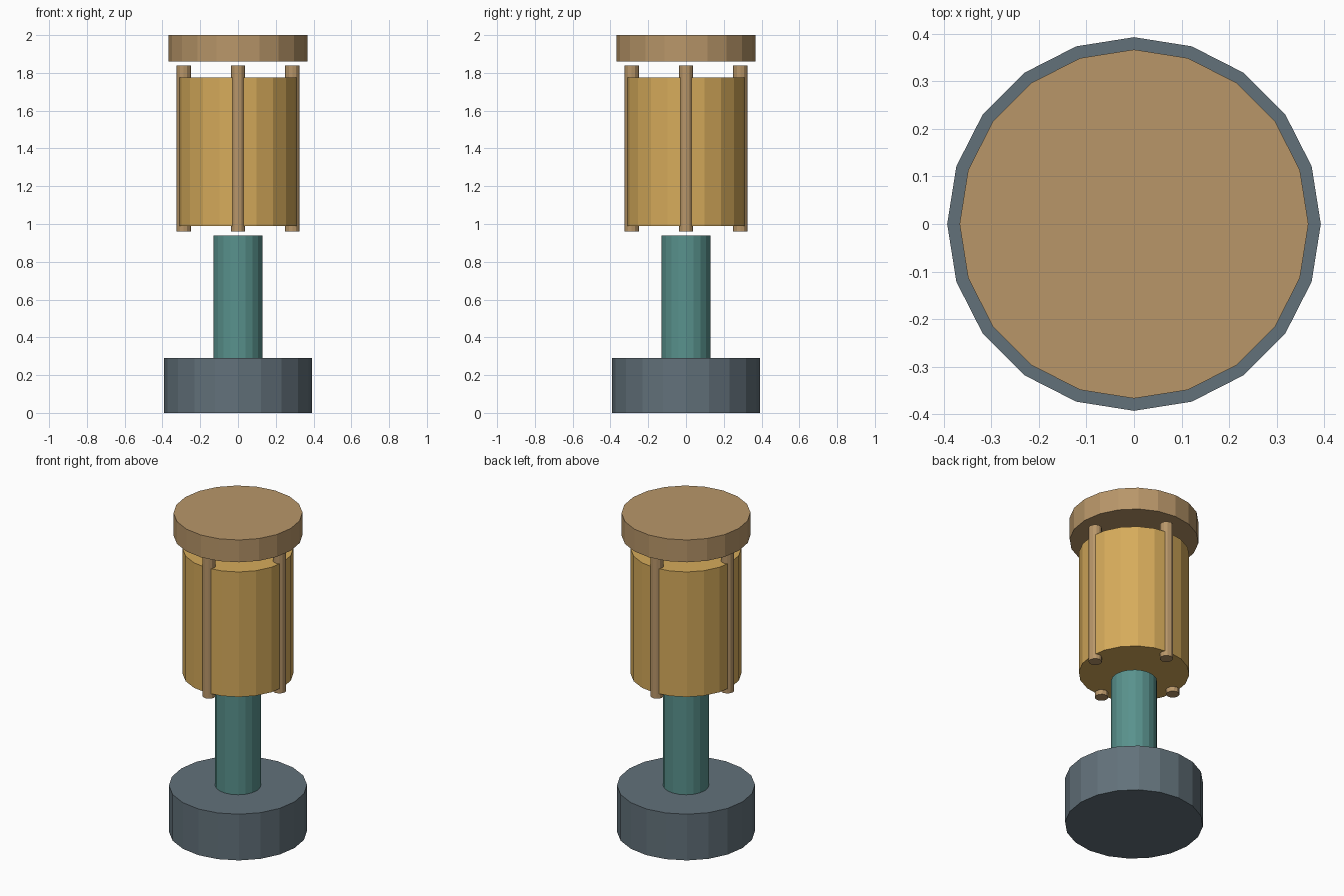
import bpy, math

if "Cube" in bpy.data.objects:
    bpy.data.objects.remove(bpy.data.objects["Cube"])


def material(name, rgb):
    # sRGB 0-255 to linear
    lin = [((c / 255 + 0.055) / 1.055) ** 2.4 for c in rgb]
    m = bpy.data.materials.new(name)
    m.diffuse_color = (*lin, 1)
    m.use_nodes = True
    m.node_tree.nodes["Principled BSDF"].inputs["Base Color"].default_value = m.diffuse_color
    return m


slate = material("slate", (98, 113, 122))
teal = material("teal", (89, 146, 141))
amber = material("amber", (214, 171, 91))
wood = material("wood", (184, 150, 105))


def cylinder(name, radius, z0, z1, mat, x=0, y=0, sides=20):
    # low-poly drum with a corner facing +x and +y
    bpy.ops.mesh.primitive_cylinder_add(vertices=sides, radius=radius, depth=z1 - z0,
                                        location=(x, y, (z0 + z1) / 2))
    ob = bpy.context.object
    ob.name = name
    ob.data.materials.append(mat)
    return ob


# base, post, lantern body and floating cap
cylinder("base", 0.393, 0, 0.29, slate)
cylinder("post", 0.131, 0.29, 0.94, teal)
cylinder("lantern_body", 0.315, 0.99, 1.775, amber)
cylinder("cap", 0.367, 1.86, 2.0, wood)

# four rods sunk into the body wall
for i, side in enumerate(("right", "back", "left", "front")):
    a = i * math.pi / 2
    cylinder(side + "_rod", 0.038, 0.96, 1.84, wood,
             0.288 * math.cos(a), 0.288 * math.sin(a), 12)
